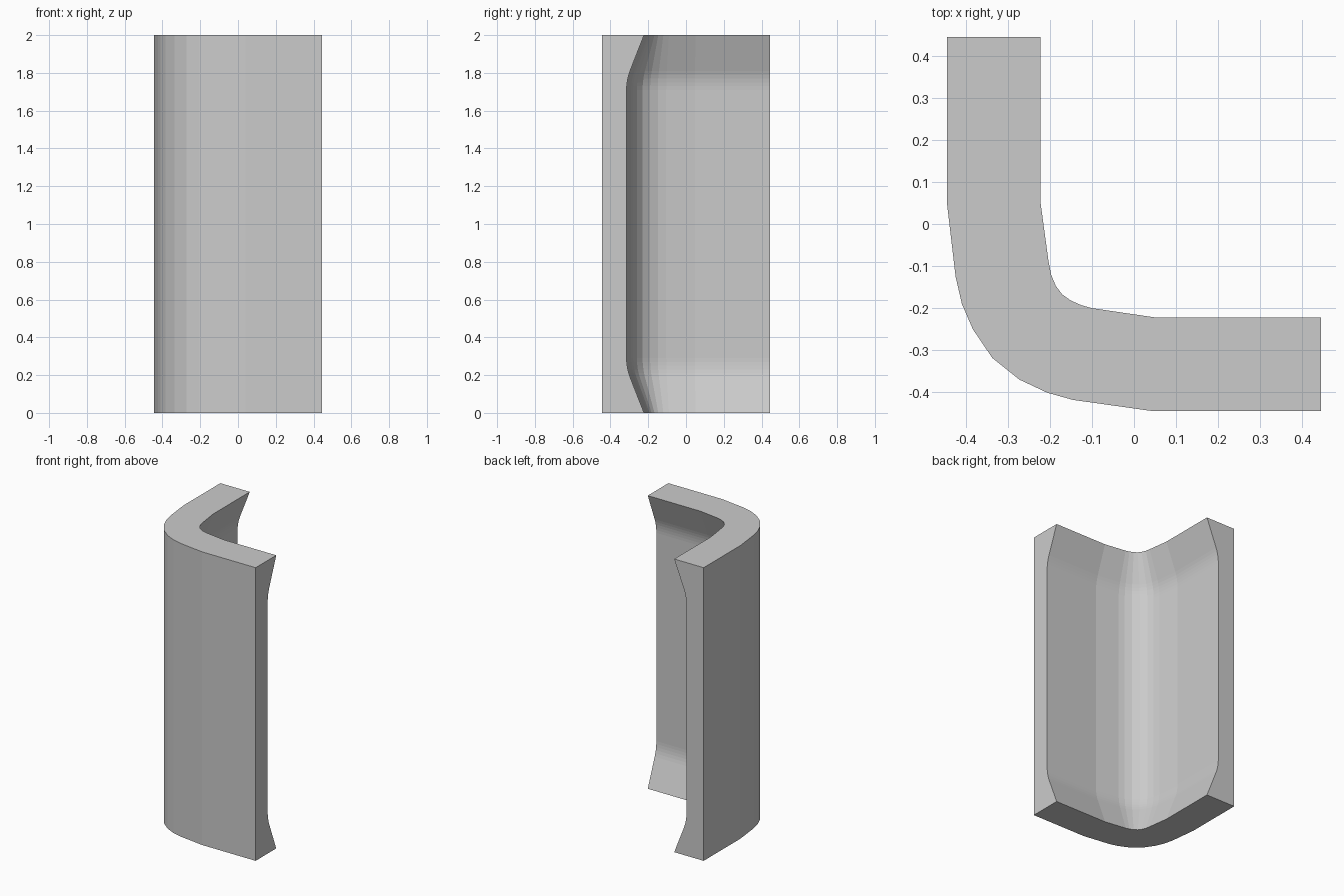
import bpy
import bmesh
from mathutils import Vector

cube = bpy.data.objects.get("Cube")
if cube:
    bpy.data.objects.remove(cube, do_unlink=True)

grey = bpy.data.materials.new("plain grey")
grey.use_nodes = True
colour = (0.6, 0.6, 0.6, 1)
grey.diffuse_color = colour
grey.node_tree.nodes["Principled BSDF"].inputs["Base Color"].default_value = colour

# Plan of the bend: matching outer and inner points from back end to left end
E = 0.444
outer = [(-E, E), (-E, .045), (-.424, -.125), (-.409, -.19), (-.383, -.25), (-.337, -.318),
         (-.272, -.37), (-.206, -.401), (-.145, -.418), (.04, -E), (E, -E)]
inner = [(-.222, E), (-.222, .05), (-.203, -.09), (-.197, -.12), (-.186, -.147), (-.171, -.167),
         (-.15, -.182), (-.125, -.193), (-.1, -.2), (.05, -.222), (E, -.222)]

# Wall thinning by height: flared lips with a soft turn into the thin middle
lip = [(0, 0), (.19, .335), (.21, .365), (.23, .388), (.25, .403), (.27, .413), (.29, .417)]
levels = lip + [(2 - z, thin) for z, thin in reversed(lip)]

bm = bmesh.new()
rings = []
for z, thin in levels:
    hollow = [Vector(i).lerp(Vector(o), thin) for i, o in zip(inner, outer)]
    rings.append([bm.verts.new((p.x, p.y, z)) for p in hollow])
bottom, top = [[bm.verts.new((x, y, z)) for x, y in outer] for z in (0, 2)]


def strip(a, b):
    for j in range(len(a) - 1):
        bm.faces.new((a[j], a[j + 1], b[j + 1], b[j]))


# Outer wall, flared inner wall, top and bottom
strip(bottom, top)
strip(bottom, rings[0])
strip(top, rings[-1])
for low, high in zip(rings, rings[1:]):
    strip(low, high)

# The two cut ends
for k in (0, -1):
    bm.faces.new([bottom[k], top[k]] + [r[k] for r in reversed(rings)])

bmesh.ops.recalc_face_normals(bm, faces=bm.faces)
mesh = bpy.data.meshes.new("corner_moulding")
bm.to_mesh(mesh)
bm.free()
mesh.materials.append(grey)
moulding = bpy.data.objects.new("corner_moulding", mesh)
bpy.context.collection.objects.link(moulding)
